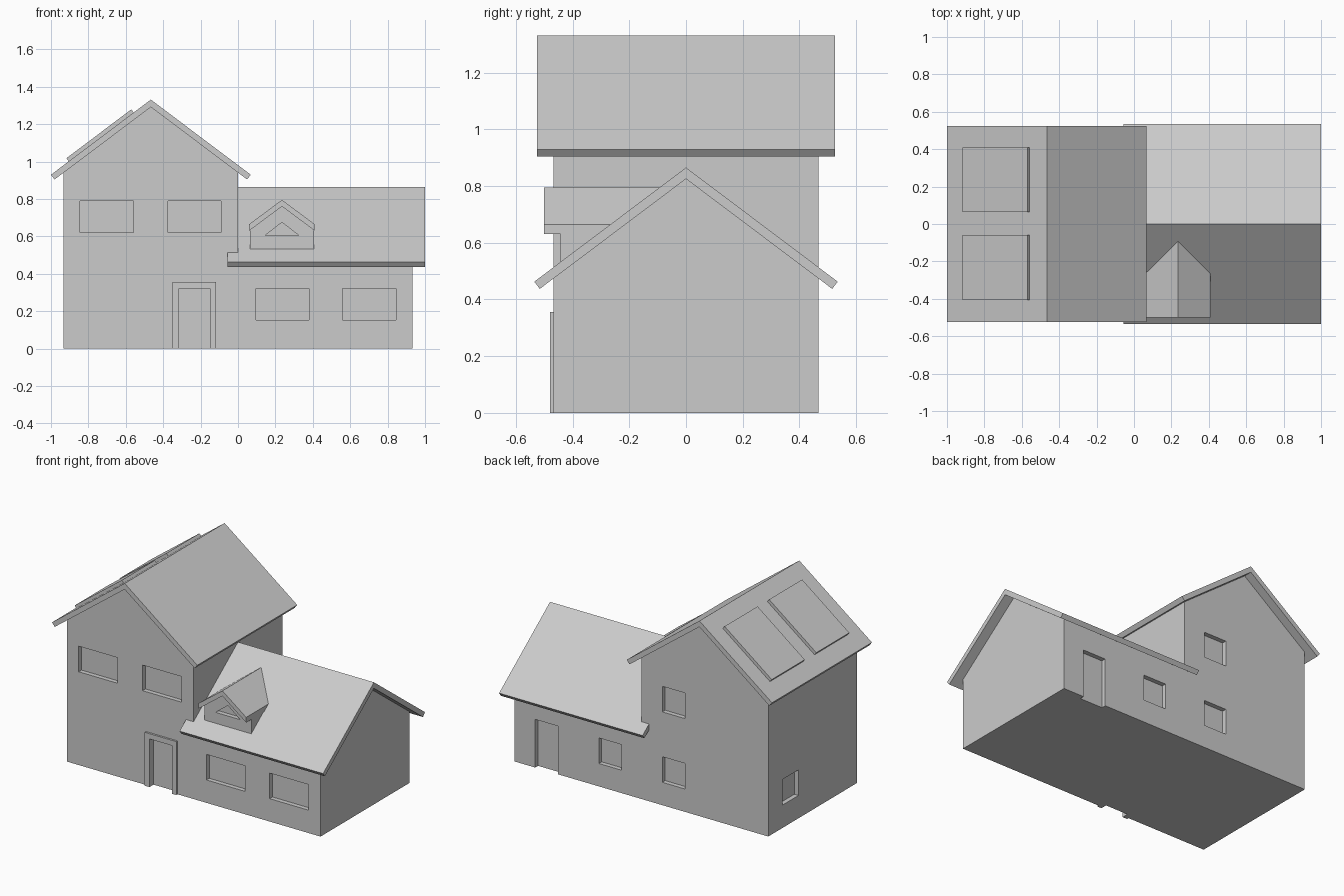
import bpy, bmesh

if "Cube" in bpy.data.objects:
    bpy.data.objects.remove(bpy.data.objects["Cube"])

SLOPE = 0.752
WALL = 0.467  # half depth of the walls


def add_prism(bm, pts, axis, a, b):
    """Extrude a 2D outline (side, z) along x or y from a to b."""
    def place(p, t):
        return (t, p[0], p[1]) if axis == 'x' else (p[0], t, p[1])
    va = [bm.verts.new(place(p, a)) for p in pts]
    vb = [bm.verts.new(place(p, b)) for p in pts]
    n = len(pts)
    bm.faces.new(va)
    bm.faces.new(vb)
    for i in range(n):
        j = (i + 1) % n
        bm.faces.new((va[i], va[j], vb[j], vb[i]))


def make(name, prisms):
    bm = bmesh.new()
    for p in prisms:
        add_prism(bm, *p)
    bmesh.ops.recalc_face_normals(bm, faces=bm.faces[:])
    mesh = bpy.data.meshes.new(name)
    bm.to_mesh(mesh)
    bm.free()
    ob = bpy.data.objects.new(name, mesh)
    bpy.context.collection.objects.link(ob)
    return ob


def boolean(ob, tool, op):
    mod = ob.modifiers.new(op, 'BOOLEAN')
    mod.operation, mod.object, mod.solver = op, tool, 'EXACT'
    bpy.context.view_layer.objects.active = ob
    bpy.ops.object.modifier_apply(modifier=mod.name)
    bpy.data.objects.remove(tool)


def rect(c0, c1, z0, z1):
    return [(c0, z0), (c1, z0), (c1, z1), (c0, z1)]


def gable(c, half, base, apex, slope=SLOPE):
    e = apex - half * slope
    return [(c - half, base), (c + half, base), (c + half, e), (c, apex), (c - half, e)]


def roof(c, half, top, thick=0.04, inset=0.0195, slope=SLOPE):
    e, hi = top - half * slope, half - inset
    u = top - thick
    return [(c - half, e), (c, top), (c + half, e),
            (c + hi, u - hi * slope), (c, u), (c - hi, u - hi * slope)]


# walls: tall block joined with low wing
TC = -0.466
walls = make("walls", [(gable(TC, 0.466, 0, 1.291), 'y', -WALL, WALL)])
wing = make("wing", [(gable(0, WALL, 0, 0.825), 'x', -0.3, 0.934)])
boolean(walls, wing, 'UNION')

# window and door recesses
D = 0.03
holes = []
for x0, z0 in ((-0.845, 0.62), (-0.375, 0.62), (0.095, 0.152), (0.56, 0.152)):
    holes.append((rect(x0, x0 + 0.285, z0, z0 + 0.17), 'y', -0.6, -WALL + D))
holes.append((rect(-0.315, -0.15, -0.05, 0.32), 'y', -0.6, -WALL + D))
for x0, z0, z1 in ((-0.32, 0.152, 0.322), (-0.32, 0.62, 0.79),
                   (0.147, 0.152, 0.322), (0.615, -0.05, 0.32)):
    holes.append((rect(x0, x0 + 0.167, z0, z1), 'y', WALL - D, 0.6))
holes.append((rect(0.15, 0.317, 0.152, 0.322), 'x', -1.1, -0.932 + D))
boolean(walls, make("recess_cutter", holes), 'DIFFERENCE')

# main roofs
make("tall_roof", [(roof(TC, 0.534, 1.331), 'y', -0.525, 0.525)])
make("wing_roof", [(roof(0, 0.535, 0.865), 'x', -0.055, 1.0)])

# front door surround
make("door_frame", [([(-0.35, 0), (-0.315, 0), (-0.315, 0.32), (-0.15, 0.32), (-0.15, 0),
                      (-0.118, 0), (-0.118, 0.355), (-0.35, 0.355)], 'y', -0.48, -WALL)])

# dormer with triangular window
dormer = make("dormer_walls", [(gable(0.235, 0.172, 0.50, 0.762, 0.743), 'y', -0.442, -0.1)])
pane = make("pane_cutter", [([(0.145, 0.605), (0.325, 0.605), (0.235, 0.675)], 'y', -0.6, -0.412)])
boolean(dormer, pane, 'DIFFERENCE')
make("dormer_roof", [(roof(0.235, 0.175, 0.795, 0.035, 0, 0.743), 'y', -0.5, -0.093)])

# solar panels lying on the left slope
def on_roof(x, lift):
    z = 1.331 + (x - TC) * SLOPE
    return (x - 0.6 * lift, z + 0.8 * lift)


outline = [on_roof(-0.905, 0), on_roof(-0.558, 0), on_roof(-0.558, 0.021), on_roof(-0.905, 0.021)]
for i, (y0, y1) in enumerate(((-0.405, -0.058), (0.063, 0.41))):
    make(f"solar_panel_{i + 1}", [(outline, 'y', y0, y1)])
